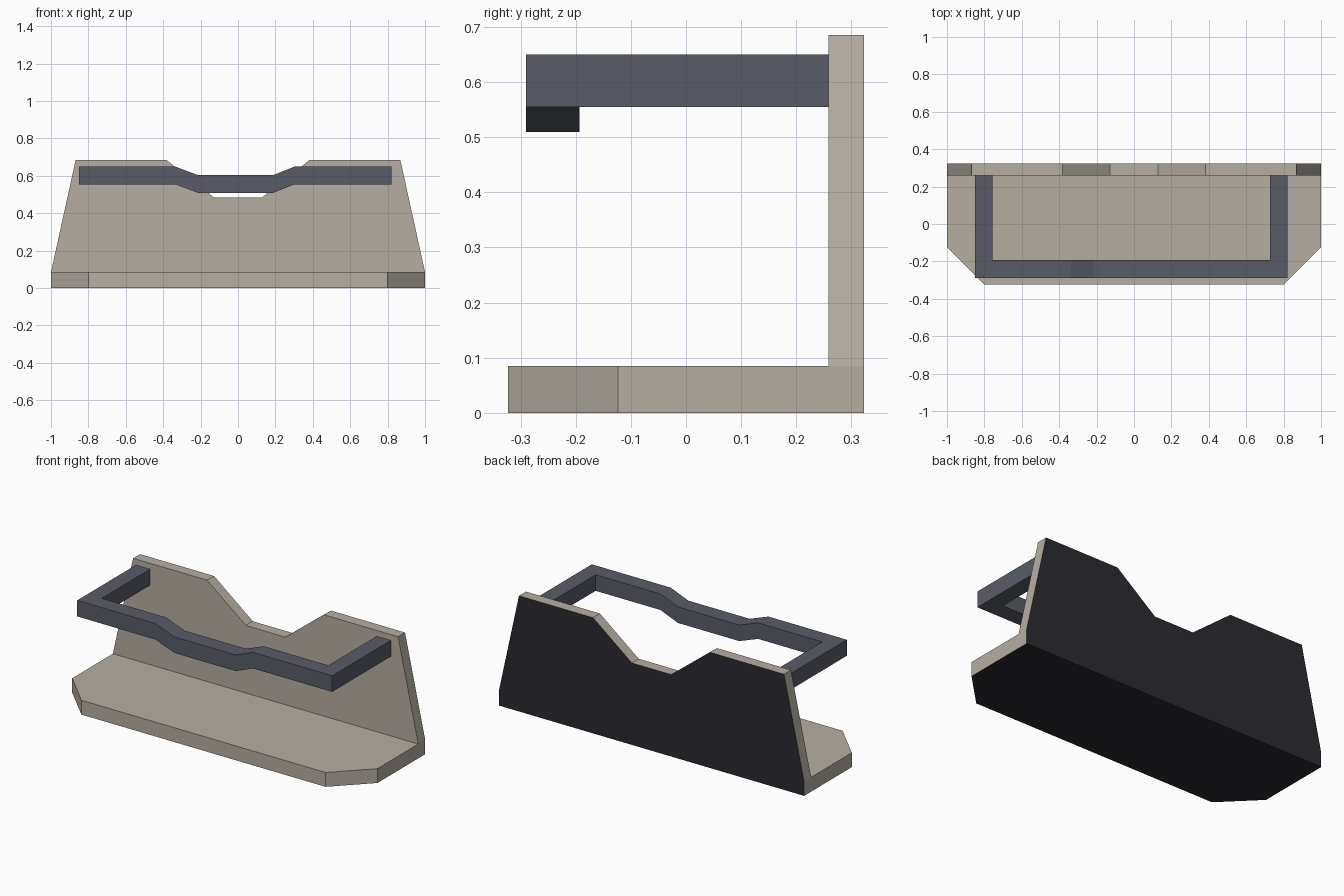
import bpy, bmesh

if "Cube" in bpy.data.objects:
    bpy.data.objects.remove(bpy.data.objects["Cube"])


def material(name, rgb):
    m = bpy.data.materials.new(name)
    m.diffuse_color = (*rgb, 1)
    m.use_nodes = True
    m.node_tree.nodes["Principled BSDF"].inputs["Base Color"].default_value = m.diffuse_color
    return m


TAN = material("warm tan", (0.47, 0.42, 0.365))
SLATE = material("slate grey", (0.098, 0.108, 0.135))
DARK = material("dark backing", (0.023, 0.024, 0.031))


def finish(bm, name, mats):
    bmesh.ops.recalc_face_normals(bm, faces=bm.faces)
    me = bpy.data.meshes.new(name)
    for m in mats:
        me.materials.append(m)
    # backing colour on every face that looks straight back or down
    if len(mats) > 1:
        bm.normal_update()
        for f in bm.faces:
            f.material_index = int(f.normal.y > 0.9 or f.normal.z < -0.9)
    bm.to_mesh(me)
    bm.free()
    ob = bpy.data.objects.new(name, me)
    bpy.context.collection.objects.link(ob)
    return ob


def prism(name, half, to_3d, d0, d1, mats):
    """Extrude a profile, given as its right half and mirrored in x."""
    pts = half + [(-x, v) for x, v in reversed(half)]
    bm = bmesh.new()
    a = [bm.verts.new(to_3d(x, v, d0)) for x, v in pts]
    b = [bm.verts.new(to_3d(x, v, d1)) for x, v in pts]
    bm.faces.new(a)
    bm.faces.new(b)
    n = len(pts)
    for i in range(n):
        j = (i + 1) % n
        bm.faces.new((a[i], a[j], b[j], b[i]))
    return finish(bm, name, mats)


BACK, PANEL_FRONT, BASE_TOP = 0.323, 0.258, 0.085

# base plate with clipped front corners
prism("base_plate", [(0.8, -0.323), (1.0, -0.123), (1.0, BACK)],
      lambda x, y, z: (x, y, z), 0, BASE_TOP, [TAN, DARK])

# tapered back panel with a notch in its top edge
prism("back_panel",
      [(1.0, BASE_TOP), (0.868, 0.685), (0.383, 0.685), (0.129, 0.485)],
      lambda x, z, y: (x, y, z), PANEL_FRONT, BACK, [TAN, DARK])

# U-shaped rail with a shallow dip: (outer x, y), (inner x, y), drop
L, R, W, F, DROP = -0.85, 0.82, 0.093, -0.29, 0.046
stations = [((L, PANEL_FRONT), (L + W, PANEL_FRONT), 0), ((L, F), (L + W, F + 0.097), 0)]
for x, drop in ((-0.337, 0), (-0.214, DROP), (0.188, DROP), (0.303, 0)):
    stations.append(((x, F), (x, F + 0.097), drop))
stations += [((R, F), (R - W, F + 0.097), 0), ((R, PANEL_FRONT), (R - W, PANEL_FRONT), 0)]

bm = bmesh.new()
rings = []
for o, i, drop in stations:
    lo, hi = 0.555 - drop, 0.65 - drop
    rings.append([bm.verts.new(p) for p in ((*o, lo), (*i, lo), (*i, hi), (*o, hi))])
for r, s in zip(rings, rings[1:]):
    for k in range(4):
        m = (k + 1) % 4
        bm.faces.new((r[k], r[m], s[m], s[k]))
bm.faces.new(rings[0])
bm.faces.new(rings[-1])
finish(bm, "front_rail", [SLATE])
